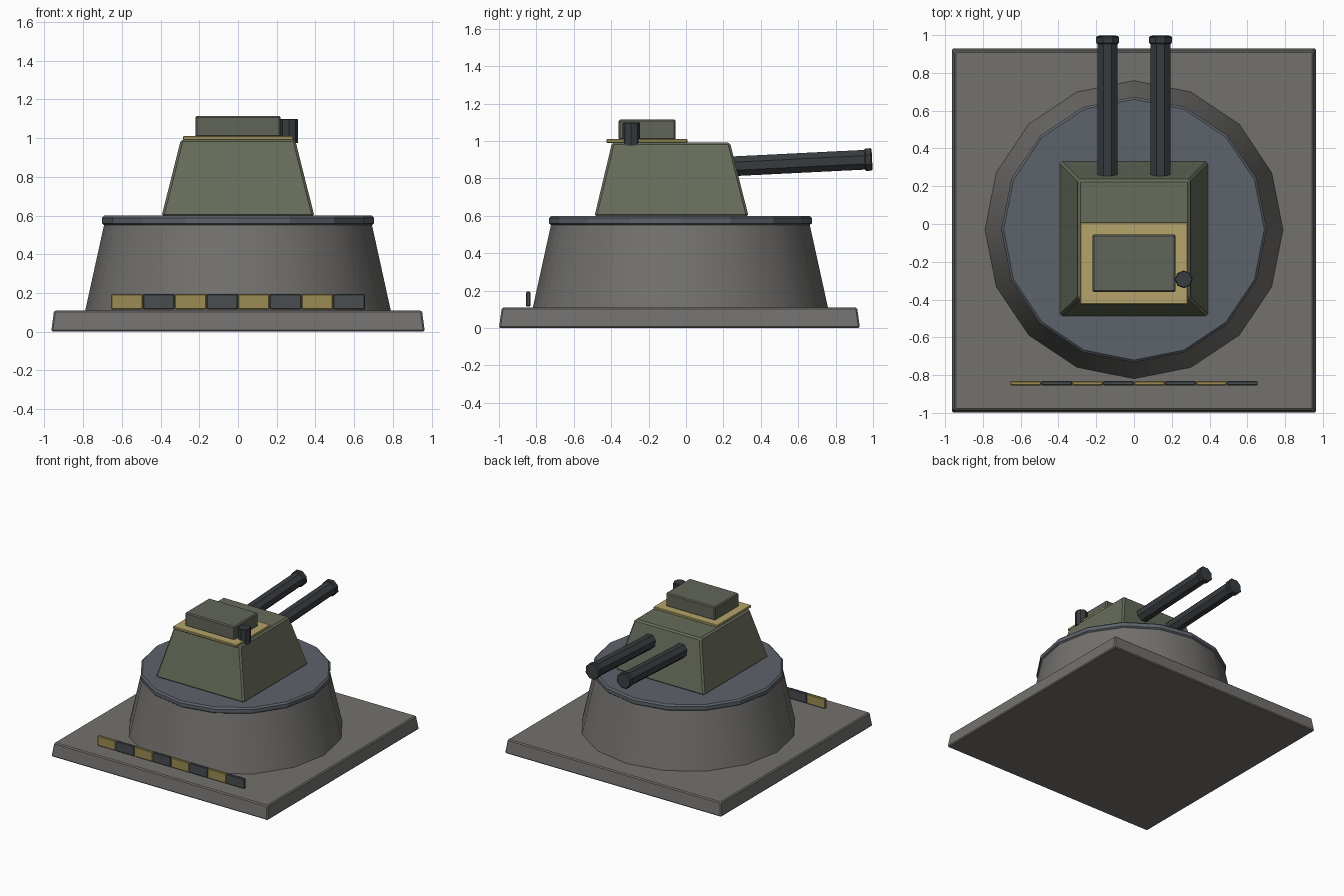
import bpy, bmesh, math
from mathutils import Matrix, Vector

if "Cube" in bpy.data.objects:
    bpy.data.objects.remove(bpy.data.objects["Cube"])


def material(name, rgb):
    m = bpy.data.materials.new(name)
    m.diffuse_color = (*rgb, 1)
    m.use_nodes = True
    m.node_tree.nodes["Principled BSDF"].inputs["Base Color"].default_value = m.diffuse_color
    return m


CONCRETE = material("concrete", (0.17, 0.165, 0.155))
STEEL = material("blue_steel", (0.11, 0.125, 0.145))
ARMOUR = material("green_armour", (0.135, 0.15, 0.105))
HATCH = material("dark_green", (0.12, 0.13, 0.10))
GUN = material("gunmetal", (0.04, 0.045, 0.05))
YELLOW = material("yellow", (0.46, 0.37, 0.14))
OCHRE = material("ochre", (0.33, 0.26, 0.085))
DARK = material("stripe_dark", (0.065, 0.075, 0.08))


def finish(name, bm, mat, bevel=0.0):
    bmesh.ops.recalc_face_normals(bm, faces=bm.faces)
    me = bpy.data.meshes.new(name)
    bm.to_mesh(me)
    bm.free()
    me.materials.append(mat)
    ob = bpy.data.objects.new(name, me)
    bpy.context.collection.objects.link(ob)
    if bevel:
        b = ob.modifiers.new("bevel", 'BEVEL')
        b.width, b.segments = bevel, 1
    return ob


def frustum(name, bottom, top, z0, z1, mat, bevel=0.0):
    """Box with separate bottom and top rectangles (x0, x1, y0, y1)."""
    bm = bmesh.new()
    bmesh.ops.create_cube(bm, size=1)
    for v in bm.verts:
        r, z = (top, z1) if v.co.z > 0 else (bottom, z0)
        v.co = (r[1] if v.co.x > 0 else r[0], r[3] if v.co.y > 0 else r[2], z)
    return finish(name, bm, mat, bevel)


def lathe(name, profile, sides, matrix, mat, phase=0.0):
    """Closed solid from (radius, height) rings."""
    bm = bmesh.new()
    rings = []
    for r, h in profile:
        rings.append([bm.verts.new((r * math.cos(phase + math.tau * i / sides),
                                    r * math.sin(phase + math.tau * i / sides), h))
                      for i in range(sides)])
    for a, b in zip(rings, rings[1:]):
        for i in range(sides):
            j = (i + 1) % sides
            bm.faces.new((a[i], a[j], b[j], b[i]))
    bm.faces.new(rings[0][::-1])
    bm.faces.new(rings[-1])
    bm.transform(matrix)
    return finish(name, bm, mat)


def smooth(ob, degrees):
    bpy.ops.object.select_all(action='DESELECT')
    ob.select_set(True)
    bpy.context.view_layer.objects.active = ob
    bpy.ops.object.shade_smooth_by_angle(angle=math.radians(degrees))


# Ground slab, drum and turntable
frustum("base_slab", (-0.965, 0.965, -1.0, 0.93), (-0.95, 0.95, -0.985, 0.915),
        0, 0.11, CONCRETE, 0.008)
centre = Matrix.Translation((0, -0.03, 0))
smooth(lathe("drum", [(0.79, 0.105), (0.69, 0.56)], 16, centre, CONCRETE), 35)
lathe("turntable", [(0.69, 0.55), (0.703, 0.56), (0.703, 0.588), (0.69, 0.60)],
      16, centre, STEEL)

# Armoured housing with roof plate and hatch
frustum("housing", (-0.395, 0.395, -0.49, 0.335), (-0.295, 0.295, -0.395, 0.235),
        0.595, 0.993, ARMOUR, 0.012)
plate = (-0.285, 0.285, -0.425, 0.008)
frustum("roof_plate", plate, plate, 0.99, 1.01, YELLOW, 0.004)
lid = (-0.22, 0.22, -0.36, -0.055)
frustum("hatch", lid, lid, 1.005, 1.115, HATCH, 0.008)
lathe("periscope", [(0.047, 0.975), (0.047, 1.095), (0.043, 1.1)], 8,
      Matrix.Translation((0.263, -0.293, 0)), GUN)

# Twin barrels, slightly raised, with muzzle collars
start, end = Vector((0, 0.15, 0.86)), Vector((0, 0.995, 0.902))
direction = end - start
length = direction.length
turn = direction.to_track_quat('Z', 'Y').to_matrix().to_4x4()
for side, x in (("left", -0.14), ("right", 0.14)):
    place = Matrix.Translation(start + Vector((x, 0, 0))) @ turn
    lathe(side + "_barrel", [(0.057, 0), (0.057, length - 0.02)], 8, place, GUN,
          math.pi / 8)
    lathe(side + "_muzzle", [(0.059, length - 0.04), (0.065, length - 0.034),
                             (0.065, length - 0.006), (0.059, length)],
          8, place, GUN, math.pi / 8)

# Striped warning bar
step = 1.31 / 8
for i in range(8):
    x = -0.655 + i * step
    r = (x, x + step, -0.855, -0.832)
    frustum(f"warning_stripe_{i + 1}", r, r, 0.115, 0.195, DARK if i % 2 else OCHRE, 0.005)
